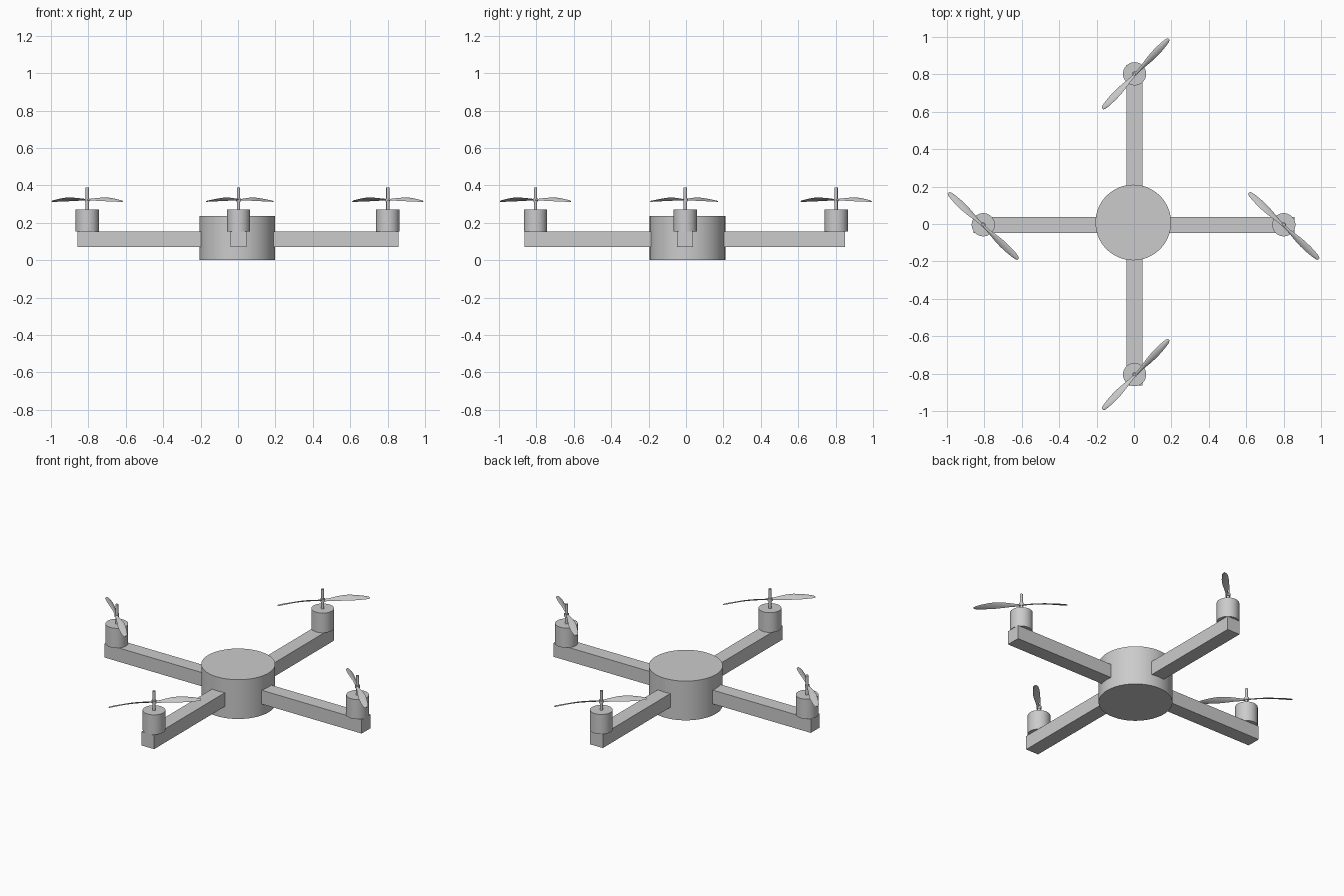
import bpy, bmesh
from math import radians, sin, cos
from mathutils import Matrix, Vector

if "Cube" in bpy.data.objects:
    bpy.data.objects.remove(bpy.data.objects["Cube"])


def shade(ob):
    bpy.ops.object.select_all(action='DESELECT')
    ob.select_set(True)
    bpy.context.view_layer.objects.active = ob
    bpy.ops.object.shade_smooth_by_angle(angle=radians(35))


def cylinder(name, x, y, z0, z1, r, sides=64):
    bpy.ops.mesh.primitive_cylinder_add(vertices=sides, radius=r, depth=z1 - z0,
                                        location=(x, y, (z0 + z1) / 2))
    ob = bpy.context.object
    ob.name = name
    shade(ob)
    return ob


def box(name, lo, hi):
    lo, hi = Vector(lo), Vector(hi)
    bpy.ops.mesh.primitive_cube_add(size=1, location=(lo + hi) / 2)
    ob = bpy.context.object
    ob.name = name
    ob.scale = hi - lo
    return ob


# blade stations: radius, width, pitch in degrees, height of the middle line
STATIONS = [(0.0, 0.016, 30, 0.322), (0.03, 0.018, 32, 0.323), (0.06, 0.025, 32, 0.325),
            (0.10, 0.036, 30, 0.326), (0.14, 0.042, 27, 0.325), (0.18, 0.040, 23, 0.322),
            (0.22, 0.033, 18, 0.318), (0.245, 0.025, 14, 0.315), (0.257, 0.013, 12, 0.313)]
# lens-shaped blade section: position across the width, height
SECTION = [(-0.5, 0), (-0.25, 0.0035), (0.05, 0.0045), (0.3, 0.0035),
           (0.5, 0), (0.3, -0.0015), (0.05, -0.002), (-0.25, -0.0015)]


def propeller(name, x, y, angle):
    bm = bmesh.new()
    for turn in (0, 180):
        rot = Matrix.Rotation(radians(angle + turn), 3, 'Z')
        rings = []
        for r, w, pitch, z in STATIONS:
            a = radians(pitch)
            ring = []
            for u, h in SECTION:
                side = u * w * cos(a) - h * sin(a)
                up = u * w * sin(a) + h * cos(a)
                ring.append(bm.verts.new(rot @ Vector((r, side, z + up))))
            rings.append(ring)
        n = len(SECTION)
        for a_, b_ in zip(rings, rings[1:]):
            for i in range(n):
                j = (i + 1) % n
                bm.faces.new((a_[i], a_[j], b_[j], b_[i]))
        bm.faces.new(rings[-1])
        bm.faces.new(rings[0])
    bmesh.ops.recalc_face_normals(bm, faces=bm.faces)
    me = bpy.data.meshes.new(name)
    bm.to_mesh(me)
    bm.free()
    ob = bpy.data.objects.new(name, me)
    ob.location = (x, y, 0)
    bpy.context.collection.objects.link(ob)
    shade(ob)


# central body
cylinder("body", -0.004, 0.008, 0, 0.237, 0.202, 96)

# four square arms
Z0, Z1 = 0.07, 0.153
box("right_arm", (0.12, -0.048, Z0), (0.859, 0.037, Z1))
box("left_arm", (-0.859, -0.048, Z0), (-0.12, 0.037, Z1))
box("back_arm", (-0.04, 0.12, Z0), (0.045, 0.85, Z1))
box("front_arm", (-0.04, -0.864, Z0), (0.045, -0.12, Z1))

# motor, shaft, hub and propeller at each arm end
for side, x, y, angle in (("right", 0.801, -0.004, -43.5), ("left", -0.806, -0.004, -43.5),
                          ("back", 0.003, 0.803, 46.5), ("front", 0.003, -0.805, 46.5)):
    cylinder(side + "_motor", x, y, Z1, 0.272, 0.062)
    cylinder(side + "_shaft", x, y, 0.26, 0.388, 0.0085, 24)
    cylinder(side + "_hub", x, y, 0.315, 0.331, 0.013, 24)
    dx, dy = (0.006, 0) if angle > 0 else (0, -0.006)
    propeller(side + "_propeller", x + dx, y + dy, angle)
